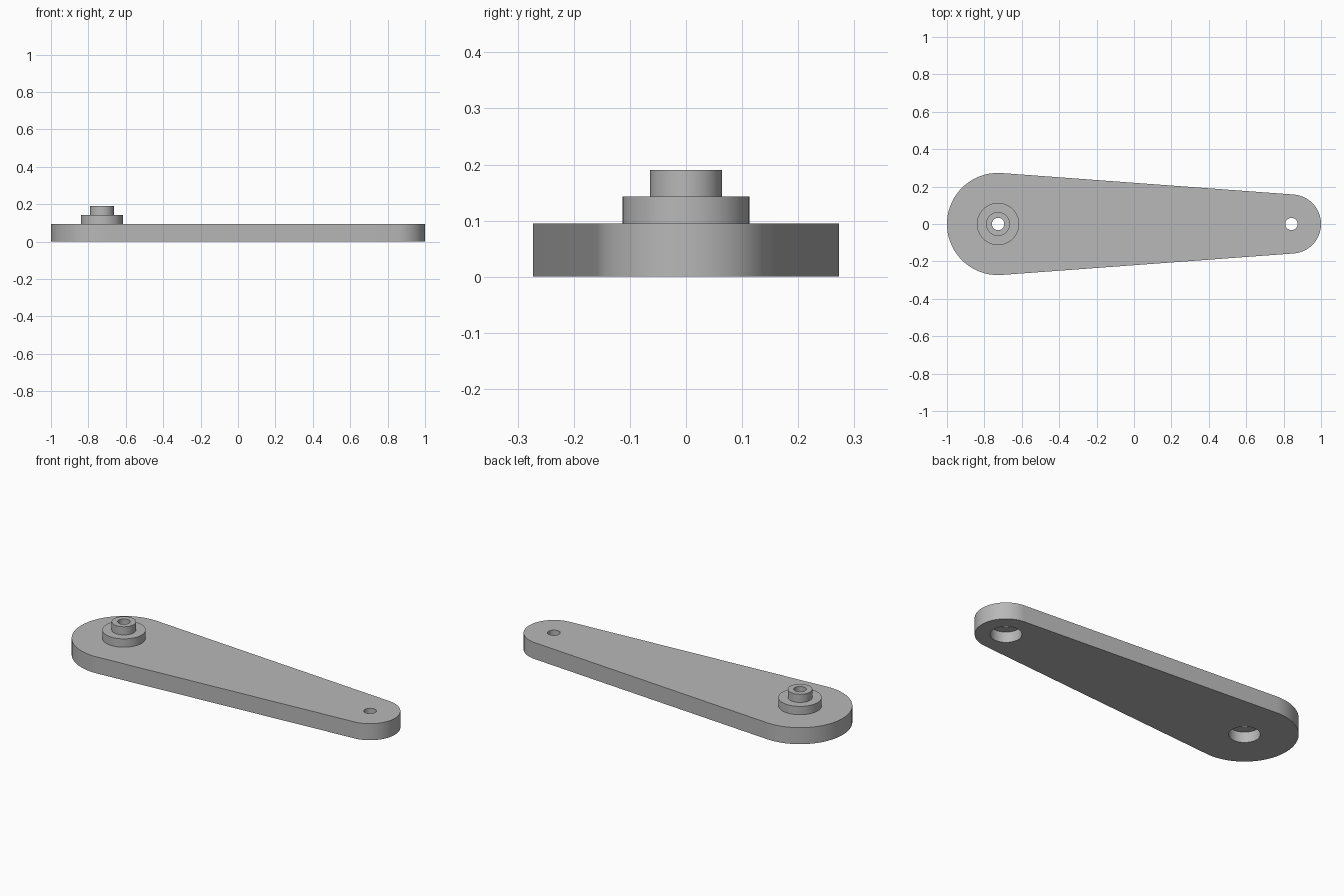
import bpy
import bmesh
import math

if "Cube" in bpy.data.objects:
    bpy.data.objects.remove(bpy.data.objects["Cube"])

SEG = 64
BIG_X, BIG_R = -0.727, 0.273
SMALL_X, SMALL_R = 0.842, 0.158
PLATE_H = 0.095
BORE_R, BORE_TOP, HOLE_R = 0.08, 0.06, 0.033

bm = bmesh.new()


def arc(cx, r, a0, a1, n):
    return [(cx + r * math.cos(a0 + (a1 - a0) * i / n),
             r * math.sin(a0 + (a1 - a0) * i / n)) for i in range(n + 1)]


def ring(points, z):
    return [bm.verts.new((x, y, z)) for x, y in points]


def bridge(a, b):
    n = len(a)
    for i in range(n):
        j = (i + 1) % n
        bm.faces.new((a[i], a[j], b[j], b[i]))


def revolve(cx, profile):
    """Chain of rings around a vertical axis; returns first and last ring."""
    rings = [ring(arc(cx, r, 0, 2 * math.pi, SEG)[:-1], z) for r, z in profile]
    for a, b in zip(rings, rings[1:]):
        bridge(a, b)
    return rings[0], rings[-1]


def cap(loops, normal):
    """Flat face between an outer loop and its holes."""
    edges = [bm.edges.get((l[i - 1], l[i])) for l in loops for i in range(len(l))]
    bmesh.ops.triangle_fill(bm, edges=edges, use_beauty=True, normal=normal)


# tapered outline: two arcs joined by their common tangents
t = math.acos((BIG_R - SMALL_R) / (SMALL_X - BIG_X))
outline = arc(BIG_X, BIG_R, t, 2 * math.pi - t, 48) + arc(SMALL_X, SMALL_R, -t, t, 48)
low, high = ring(outline, 0), ring(outline, PLATE_H)
bridge(low, high)

# counterbore, through hole and stepped boss at the wide end
big_low, big_high = revolve(BIG_X, [
    (BORE_R, 0), (BORE_R, BORE_TOP), (HOLE_R, BORE_TOP), (HOLE_R, 0.19),
    (0.064, 0.19), (0.064, 0.143), (0.113, 0.143), (0.113, PLATE_H)])

# counterbore and through hole at the narrow end
small_low, small_high = revolve(SMALL_X, [
    (BORE_R, 0), (BORE_R, BORE_TOP), (HOLE_R, BORE_TOP), (HOLE_R, PLATE_H)])

# plate top and underside
cap([high, big_high, small_high], (0, 0, 1))
cap([low, big_low, small_low], (0, 0, -1))
bmesh.ops.recalc_face_normals(bm, faces=bm.faces[:])

mesh = bpy.data.meshes.new("lever_arm")
bm.to_mesh(mesh)
bm.free()
obj = bpy.data.objects.new("lever_arm", mesh)
bpy.context.collection.objects.link(obj)

grey = bpy.data.materials.new("grey")
grey.diffuse_color = (0.48, 0.48, 0.48, 1)
grey.use_nodes = True
grey.node_tree.nodes["Principled BSDF"].inputs["Base Color"].default_value = grey.diffuse_color
mesh.materials.append(grey)

bpy.context.view_layer.objects.active = obj
obj.select_set(True)
bpy.ops.object.shade_smooth_by_angle(angle=math.radians(30))
